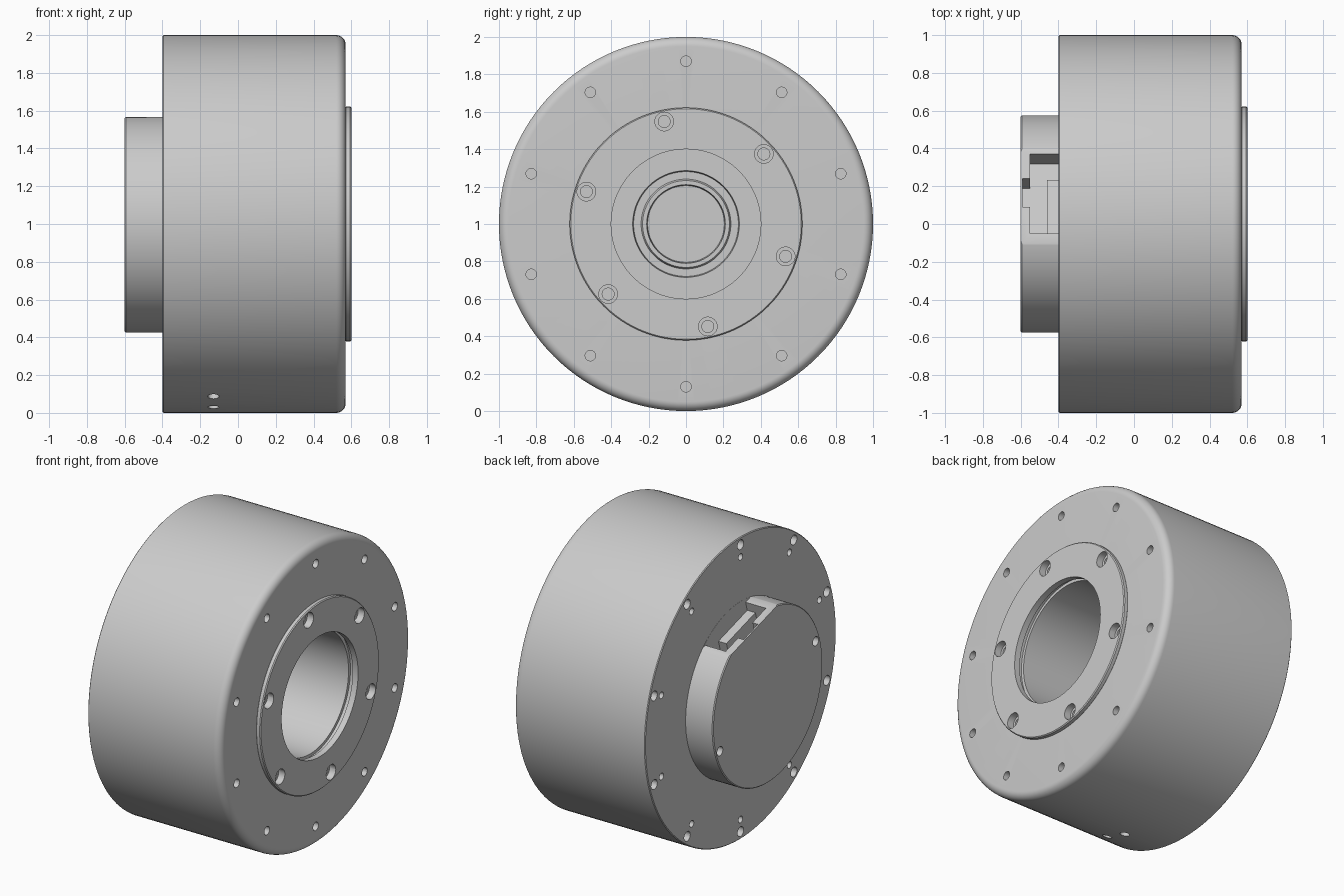
import bpy, bmesh, math
from mathutils import Matrix, Vector

if "Cube" in bpy.data.objects:
    bpy.data.objects.remove(bpy.data.objects["Cube"])

CENTRE = Vector((0, 0, 1))
TILT = Matrix.Rotation(math.radians(-16.5), 4, 'X')   # direction of the hub flat

metal = bpy.data.materials.new("light_grey_metal")
metal.use_nodes = True
grey = (0.6, 0.6, 0.6, 1)
metal.diffuse_color = grey
metal.node_tree.nodes["Principled BSDF"].inputs["Base Color"].default_value = grey


def finish(name, bm):
    bmesh.ops.recalc_face_normals(bm, faces=bm.faces)
    mesh = bpy.data.meshes.new(name)
    bm.to_mesh(mesh)
    bm.free()
    mesh.materials.append(metal)
    obj = bpy.data.objects.new(name, mesh)
    bpy.context.collection.objects.link(obj)
    return obj


def add_lathe(bm, profile, matrix, segments, closed=False):
    """Spin (x, radius) points around the x axis."""
    verts = [bm.verts.new((x, 0, r)) for x, r in profile]
    edges = [bm.edges.new(pair) for pair in zip(verts, verts[1:])]
    if closed:
        edges.append(bm.edges.new((verts[-1], verts[0])))
    old = set(bm.verts) - set(verts)
    bmesh.ops.spin(bm, geom=verts + edges, cent=(0, 0, 0), axis=(1, 0, 0),
                   angle=math.tau, steps=segments, use_merge=False)
    new = [v for v in bm.verts if v not in old]
    bmesh.ops.remove_doubles(bm, verts=new, dist=1e-5)
    new = [v for v in bm.verts if v not in old]
    bmesh.ops.transform(bm, matrix=matrix, verts=new)


def lathe(name, profile, closed=False, segments=128):
    bm = bmesh.new()
    add_lathe(bm, profile, Matrix.Translation(CENTRE), segments, closed)
    return finish(name, bm)


def add_box(bm, low, high):
    """Box in the tilted hub frame, measured from the axis."""
    low, high = Vector(low), Vector(high)
    size = Matrix.Diagonal((*(high - low), 1))
    bmesh.ops.create_cube(bm, size=1, matrix=Matrix.Translation(CENTRE) @ TILT
                          @ Matrix.Translation((low + high) / 2) @ size)


def cut(obj, cutter):
    mod = obj.modifiers.new("cut", 'BOOLEAN')
    mod.operation = 'DIFFERENCE'
    mod.solver = 'EXACT'
    mod.object = cutter
    bpy.context.view_layer.objects.active = obj
    bpy.ops.object.modifier_apply(modifier=mod.name)


def drill(targets, places, profile):
    """Cut a lathed bit at each (x, radius, angle) on the axial faces."""
    bm = bmesh.new()
    for x, radius, angle in places:
        spot = Vector((x, radius * math.cos(angle), radius * math.sin(angle)))
        add_lathe(bm, profile, Matrix.Translation(CENTRE + spot), 24)
    cutter = finish("drill", bm)
    for target in targets:
        cut(target, cutter)
    bpy.data.objects.remove(cutter)


def bit(radius, start, end):
    return [(start, 0), (start, radius), (end, radius), (end, 0)]


# Main housing: rounded front edge, deep stepped bore
fillet = [(0.52 + 0.05 * math.sin(a), 0.95 + 0.05 * math.cos(a))
          for a in (math.pi / 2 * i / 8 for i in range(9))]
housing = lathe("housing", [(-0.4, 0), (-0.4, 0.995), (-0.395, 1)] + fillet + [
    (0.57, 0.42), (0.53, 0.42), (0.53, 0.4), (-0.3, 0.4), (-0.3, 0.285),
    (-0.33, 0.28), (-0.33, 0.24), (-0.31, 0.232), (-0.31, 0.21), (-0.35, 0.205), (-0.35, 0)])

# Output ring on the front
ring = lathe("output_ring", [(0.56, 0.4), (0.56, 0.612), (0.572, 0.622),
                             (0.594, 0.622), (0.6, 0.616), (0.6, 0.4)], closed=True)

# Rear hub with a flat and a connector pocket
hub = lathe("rear_hub", [(-0.6, 0), (-0.6, 0.569), (-0.594, 0.575), (-0.395, 0.575), (-0.395, 0)])
for low, high in (((-0.7, -0.5, 0.513), (-0.401, 0.5, 0.8)),
                  ((-0.55, -0.205, 0.33), (-0.401, 0.234, 0.7)),
                  ((-0.59, -0.058, 0.33), (-0.54, 0.098, 0.7))):
    bm = bmesh.new()
    add_box(bm, low, high)
    cutter = finish("pocket_cutter", bm)
    cut(hub, cutter)
    bpy.data.objects.remove(cutter)
bm = bmesh.new()
add_box(bm, (-0.46, -0.205, 0.32), (-0.4, 0.11, 0.45))
connector = finish("connector_block", bm)

# Bolt circles
tenths = [math.pi / 2 + math.tau * i / 10 for i in range(10)]
sixths = [math.radians(42 + 60 * i) for i in range(6)]
drill([housing], [(0.57, 0.87, a) for a in tenths], bit(0.028, -0.1, 0.05))
drill([housing], [(-0.4, 0.87, a) for a in tenths], bit(0.022, -0.05, 0.1))
drill([housing], [(-0.4, 0.95, a) for a in tenths], bit(0.032, -0.05, 0.1))
drill([ring, housing], [(0.6, 0.56, a) for a in sixths],
      [(-0.12, 0), (-0.12, 0.032), (-0.045, 0.032), (-0.045, 0.05), (0.05, 0.05), (0.05, 0)])
drill([hub], [(-0.6, 0.53, math.radians(a)) for a in (161, 341)], bit(0.03, -0.05, 0.1))

# Two radial holes underneath
bm = bmesh.new()
for degrees in (14, 24):
    turn = Matrix.Rotation(math.radians(-degrees), 4, 'X')
    place = Matrix.Translation(CENTRE) @ turn @ Matrix.Translation((-0.13, 0, -1))
    add_lathe(bm, bit(0.03, -0.1, 0.1), place @ Matrix.Rotation(math.pi / 2, 4, 'Y'), 24)
cutter = finish("radial_drill", bm)
cut(housing, cutter)
bpy.data.objects.remove(cutter)

# Smooth curved walls, keep machined edges sharp
bpy.ops.object.select_all(action='DESELECT')
for obj in (housing, ring, hub):
    obj.select_set(True)
bpy.context.view_layer.objects.active = housing
bpy.ops.object.shade_smooth_by_angle(angle=math.radians(30))
